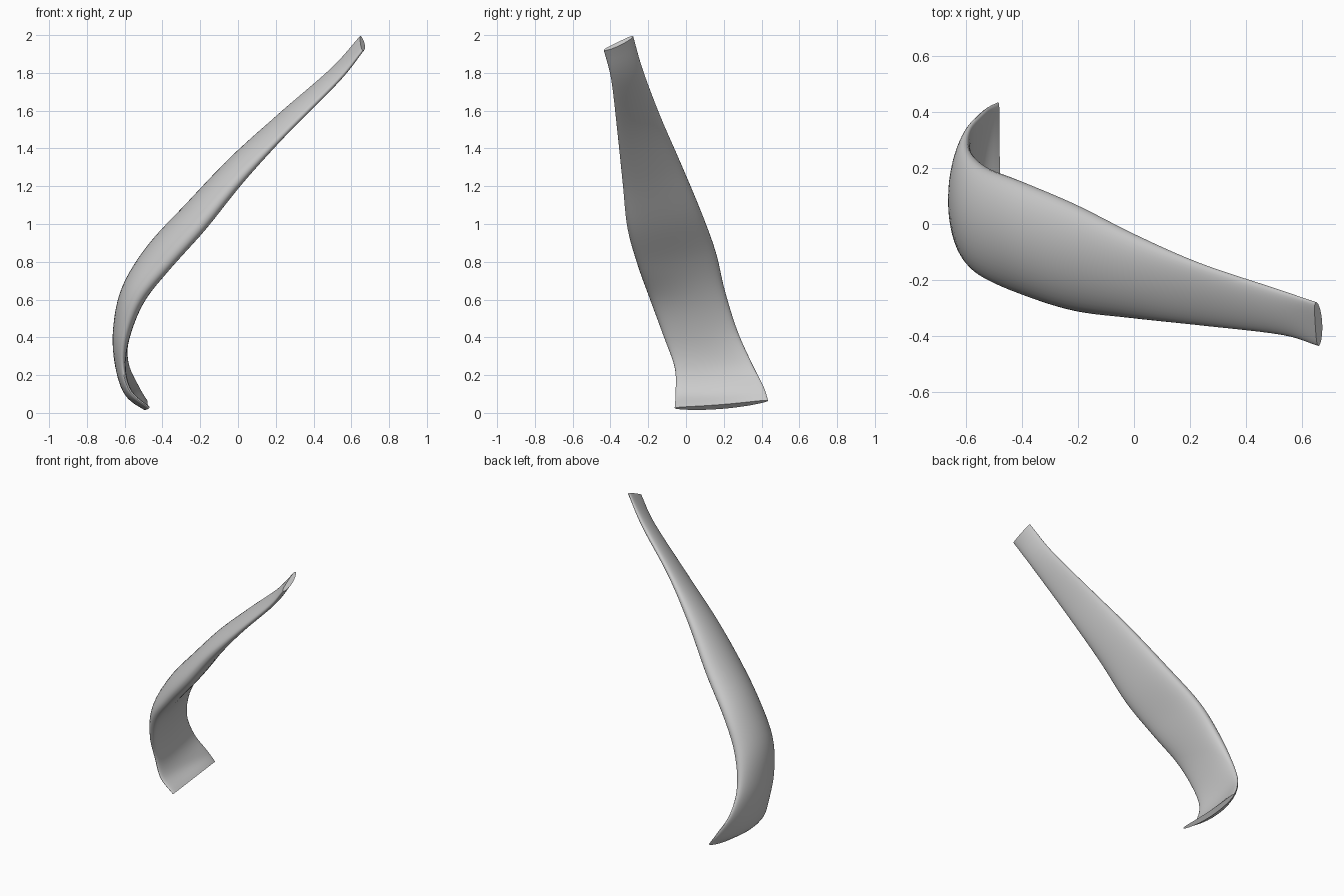
import bpy, bmesh, math
from mathutils import Vector

if "Cube" in bpy.data.objects:
    bpy.data.objects.remove(bpy.data.objects["Cube"])

# Stations down the strap: front edge xyz, back edge xyz, half thickness, outward bend
STATIONS = [
    (0.66, -0.435, 1.92, 0.65, -0.28, 1.995, 0.016, -0.006),
    (0.53, -0.395, 1.76, 0.50, -0.23, 1.82, 0.025, 0.000),
    (0.25, -0.362, 1.48, 0.23, -0.14, 1.58, 0.034, 0.004),
    (0.00, -0.335, 1.22, 0.00, -0.04, 1.35, 0.055, 0.010),
    (-0.20, -0.31, 0.98, -0.22, 0.07, 1.09, 0.070, 0.020),
    (-0.38, -0.255, 0.78, -0.42, 0.155, 0.86, 0.073, 0.025),
    (-0.53, -0.19, 0.60, -0.54, 0.205, 0.65, 0.068, 0.020),
    (-0.60, -0.12, 0.41, -0.60, 0.27, 0.44, 0.048, 0.015),
    (-0.61, -0.06, 0.24, -0.59, 0.345, 0.27, 0.030, 0.020),
    (-0.57, -0.055, 0.11, -0.53, 0.41, 0.14, 0.025, 0.028),
    (-0.47, -0.06, 0.025, -0.485, 0.435, 0.065, 0.017, 0.018),
]
STEPS, SIDES = 6, 40


def spline(t):
    """Catmull-Rom interpolation through the stations."""
    n = len(STATIONS) - 1
    i = min(int(t), n - 1)
    f = t - i
    p1, p2 = STATIONS[i], STATIONS[i + 1]
    p0 = STATIONS[i - 1] if i > 0 else [2 * a - b for a, b in zip(p1, p2)]
    p3 = STATIONS[i + 2] if i + 2 <= n else [2 * b - a for a, b in zip(p1, p2)]
    return [0.5 * (2 * b + (c - a) * f + (2 * a - 5 * b + 4 * c - d) * f * f
                   + (3 * b - a - 3 * c + d) * f ** 3)
            for a, b, c, d in zip(p0, p1, p2, p3)]


def middle(t):
    s = spline(t)
    return (Vector(s[:3]) + Vector(s[3:6])) / 2


# Strap: lens-shaped sections lofted along the curve
bm = bmesh.new()
last = len(STATIONS) - 1
rings = []
for k in range(last * STEPS + 1):
    t = k / STEPS
    s = spline(t)
    low, high = Vector(s[:3]), Vector(s[3:6])
    tangent = middle(min(t + 0.05, last)) - middle(max(t - 0.05, 0))
    normal = (high - low).cross(tangent).normalized()
    ring = []
    for j in range(SIDES):
        a = 2 * math.pi * j / SIDES
        sn = math.sin(a)
        p = low.lerp(high, (1 - math.cos(a)) / 2)
        # flatter, rounder-edged profile than a plain ellipse
        p += normal * (s[6] * math.copysign(abs(sn) ** 0.9, sn) + s[7] * sn * sn)
        p.z = max(p.z, 0)
        ring.append(bm.verts.new(p))
    rings.append(ring)
for r0, r1 in zip(rings, rings[1:]):
    for j in range(SIDES):
        m = (j + 1) % SIDES
        bm.faces.new((r0[j], r0[m], r1[m], r1[j]))

# End caps
bm.faces.new(rings[0][::-1])
bm.faces.new(rings[-1])
bmesh.ops.recalc_face_normals(bm, faces=bm.faces)

mesh = bpy.data.meshes.new("curved_strap")
bm.to_mesh(mesh)
bm.free()
strap = bpy.data.objects.new("curved_strap", mesh)
bpy.context.collection.objects.link(strap)
bpy.context.view_layer.objects.active = strap
strap.select_set(True)
bpy.ops.object.shade_smooth_by_angle(angle=math.radians(50))
